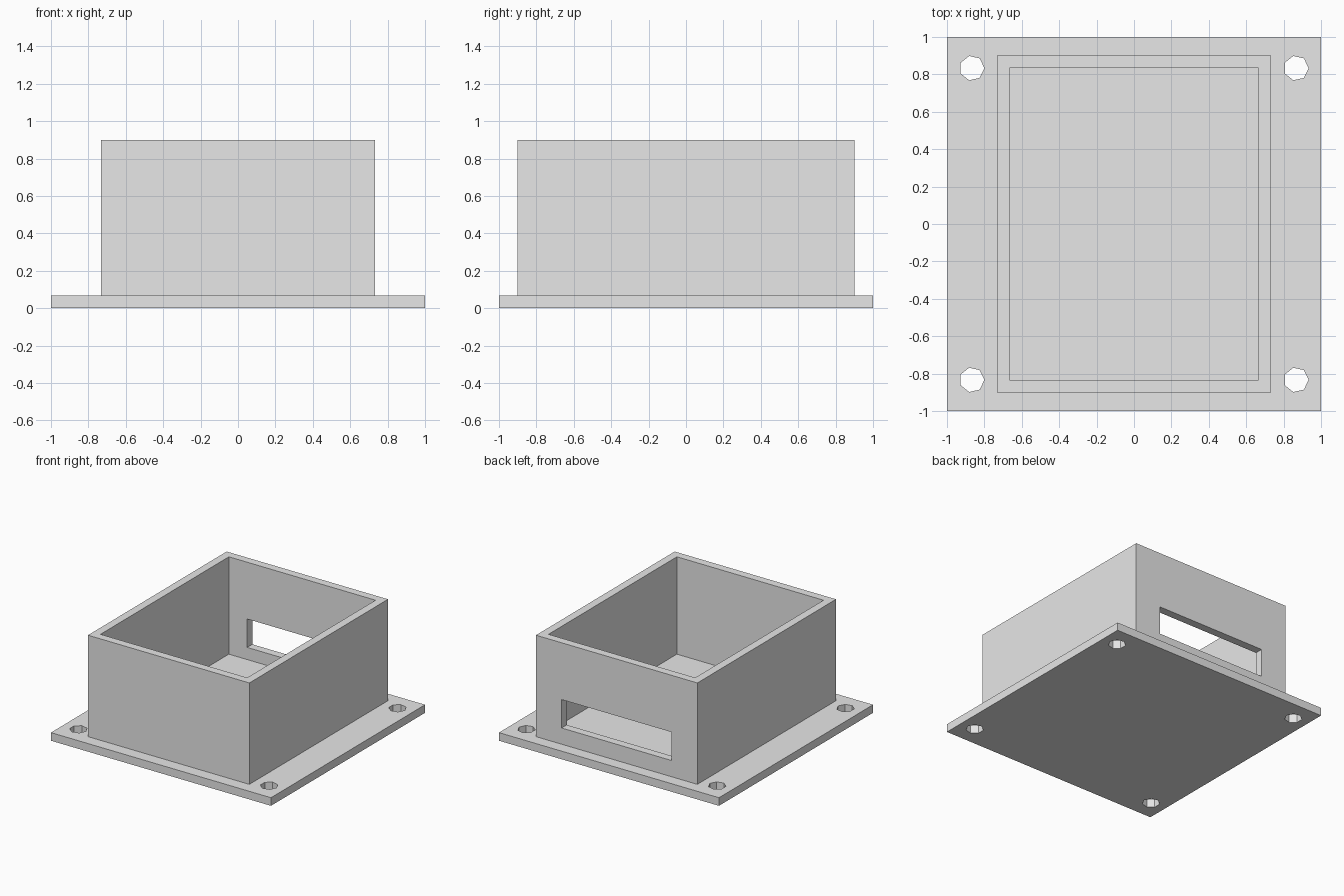
import bpy
import bmesh
from math import pi
from mathutils import Matrix

if "Cube" in bpy.data.objects:
    bpy.data.objects.remove(bpy.data.objects["Cube"], do_unlink=True)

U = 2 / 30          # design grid: the base plate is 30 units wide

grey = bpy.data.materials.new("light grey")
grey.use_nodes = True
grey.diffuse_color = (0.8, 0.8, 0.8, 1)
grey.node_tree.nodes["Principled BSDF"].inputs["Base Color"].default_value = (0.8, 0.8, 0.8, 1)


def finish(name, bm, cutter=False):
    mesh = bpy.data.meshes.new(name)
    bm.to_mesh(mesh)
    bm.free()
    mesh.materials.append(grey)
    obj = bpy.data.objects.new(name, mesh)
    bpy.context.collection.objects.link(obj)
    if cutter:
        obj.hide_render = True
        obj.hide_viewport = True
        obj.display_type = 'WIRE'
    return obj


def block(name, width, depth, bottom, top, y=0, cutter=False):
    """Box centred on x, sized in grid units."""
    bm = bmesh.new()
    place = Matrix.Translation((0, y * U, (bottom + top) / 2 * U))
    size = Matrix.Diagonal((width * U, depth * U, (top - bottom) * U, 1))
    bmesh.ops.create_cube(bm, size=1, matrix=place @ size)
    return finish(name, bm, cutter)


def cut(obj, cutter):
    mod = obj.modifiers.new(cutter.name, 'BOOLEAN')
    mod.operation = 'DIFFERENCE'
    mod.solver = 'EXACT'
    mod.object = cutter


# Flange plate and the box walls standing on it
enclosure = block("enclosure", 30, 30, 0, 1)
walls = block("box_body", 22, 27, 0.5, 13.5, cutter=True)
join = enclosure.modifiers.new("join_body", 'BOOLEAN')
join.operation = 'UNION'
join.solver = 'EXACT'
join.object = walls

# Open interior and the cable slot in the back wall
cut(enclosure, block("interior_cutter", 20, 25, 1.5, 15, cutter=True))
cut(enclosure, block("slot_cutter", 15, 3, 3, 6.5, y=13, cutter=True))

# Seven-sided screw holes in the four corners
bm = bmesh.new()
for x in (-13, 13):
    for y in (-12.5, 12.5):
        place = Matrix.Translation((x * U, y * U, U / 2)) @ Matrix.Rotation(-pi / 2, 4, 'Z')
        bmesh.ops.create_cone(bm, cap_ends=True, segments=7, radius1=U,
                              radius2=U, depth=3 * U, matrix=place)
# Turn each hole so that one corner points along +x
for v in bm.verts:
    v.co.z = round(v.co.z, 5)
cut(enclosure, finish("screw_hole_cutter", bm, cutter=True))
